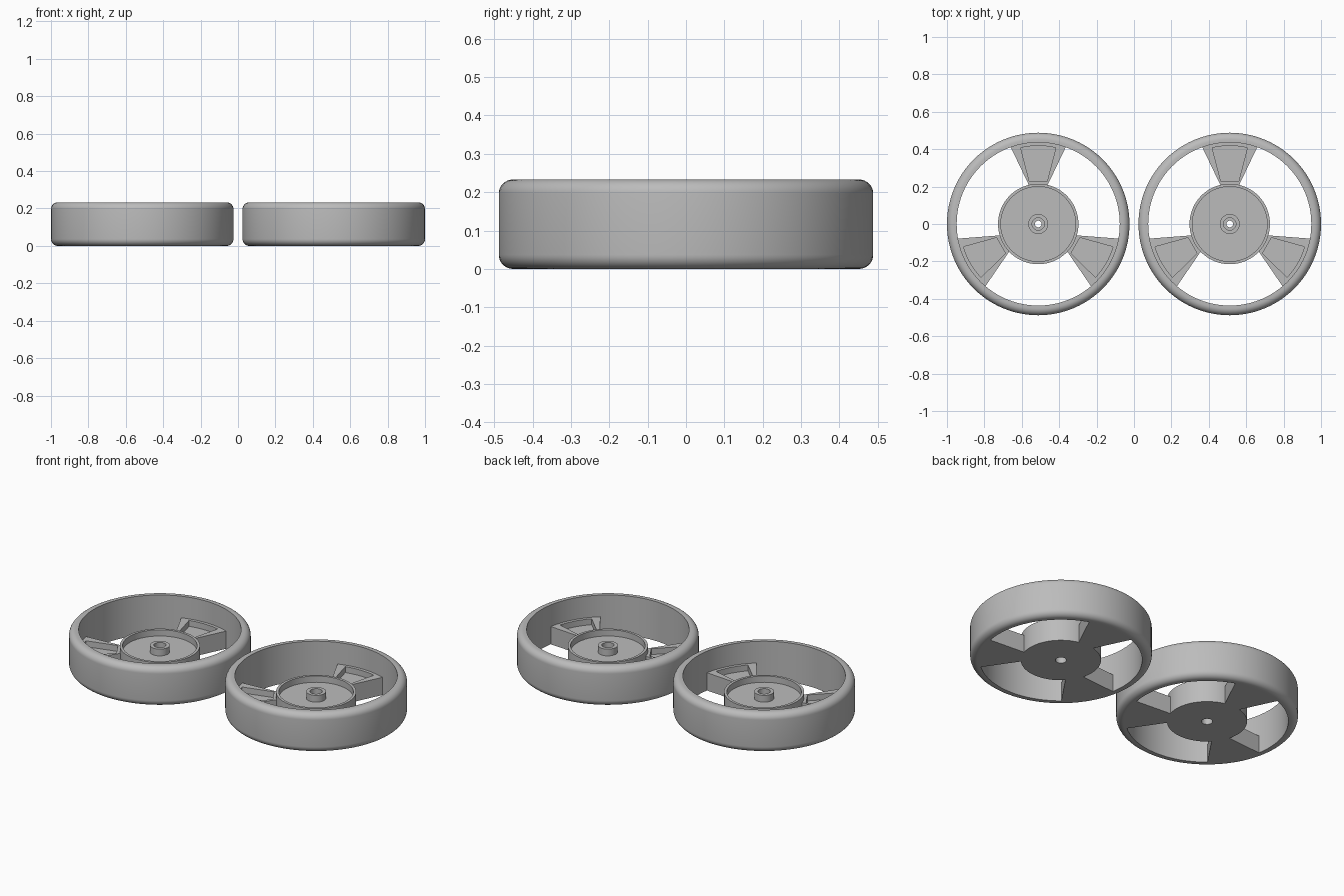
import bpy, bmesh
from math import sin, cos, pi, asin, hypot, atan2

cube = bpy.data.objects.get("Cube")
if cube:
    bpy.data.objects.remove(cube, do_unlink=True)

grey = bpy.data.materials.new("plain grey")
grey.use_nodes = True
colour = (0.5, 0.5, 0.5, 1)
grey.diffuse_color = colour
grey.node_tree.nodes["Principled BSDF"].inputs["Base Color"].default_value = colour

HEIGHT, RADIUS, INNER, FILLET = 0.233, 0.488, 0.436, 0.037
CENTRE = 1 - RADIUS


def loft(name, rings, location, closed, angle=0):
    """Skin a stack of equal point rings; join the ends or cap them."""
    bm = bmesh.new()
    loops = [[bm.verts.new(p) for p in ring] for ring in rings]
    pairs = list(zip(loops, loops[1:]))
    if closed:
        pairs.append((loops[-1], loops[0]))
    else:
        bm.faces.new(loops[0])
        bm.faces.new(loops[-1])
    for a, b in pairs:
        for i in range(len(a)):
            j = (i + 1) % len(a)
            bm.faces.new((a[i], a[j], b[j], b[i]))
    bmesh.ops.recalc_face_normals(bm, faces=bm.faces)
    mesh = bpy.data.meshes.new(name)
    bm.to_mesh(mesh)
    bm.free()
    mesh.materials.append(grey)
    obj = bpy.data.objects.new(name, mesh)
    bpy.context.collection.objects.link(obj)
    obj.location = location
    obj.rotation_euler.z = angle
    bpy.ops.object.select_all(action='DESELECT')
    obj.select_set(True)
    bpy.context.view_layer.objects.active = obj
    bpy.ops.object.shade_smooth_by_angle(angle=pi / 6)
    return obj


def lathe(name, profile, location, sides=96):
    """Revolve a closed (radius, height) profile about z."""
    turns = [2 * pi * i / sides for i in range(sides)]
    rings = [[(r * cos(t), r * sin(t), z) for t in turns] for r, z in profile]
    return loft(name, rings, location, True)


def fan(inner_half, inner_y, outer_half, outer_r, z, steps=10):
    """Outline pointing along +y: straight inner end, arced outer end."""
    a = asin(outer_half / outer_r)
    arc = [a - 2 * a * i / steps for i in range(steps + 1)]
    return ([(inner_half, inner_y, z)]
            + [(outer_r * sin(t), outer_r * cos(t), z) for t in arc]
            + [(-inner_half, inner_y, z)])


# Rim section with rounded outer edges
corner = [FILLET * (1 - cos(pi / 2 * i / 8)) for i in range(9)]
rim = [(INNER, 0)]
for base, sign, order in ((0, 1, range(9)), (HEIGHT, -1, range(8, -1, -1))):
    for i in order:
        t = pi / 2 * i / 8
        rim.append((RADIUS - FILLET + FILLET * sin(t),
                    base + sign * FILLET * (1 - cos(t))))
rim.append((INNER, HEIGHT))

# Dished hub with a raised boss and a stepped bore
hub = [(0.03, 0), (0.215, 0), (0.215, 0.137), (0.2, 0.137), (0.2, 0.1),
       (0.053, 0.1), (0.053, 0.14), (0.033, 0.14), (0.033, 0.1),
       (0.018, 0.1), (0.018, 0.08), (0.03, 0.08)]

for side, x in (("right", -CENTRE), ("left", CENTRE)):
    place = (x, 0, 0)
    lathe(side + "_rim", rim, place)
    lathe(side + "_hub", hub, place)
    # Three flared spokes, each with a shallow pocket on top
    for n in range(3):
        rings = [fan(0.049, 0.206, 0.153, 0.45, 0),
                 fan(0.049, 0.206, 0.153, 0.45, 0.105),
                 fan(0.048, 0.23, 0.094, 0.418, 0.105),
                 fan(0.048, 0.23, 0.094, 0.418, 0.07)]
        loft(f"{side}_spoke_{n + 1}", rings, place, False, n * 2 * pi / 3)
